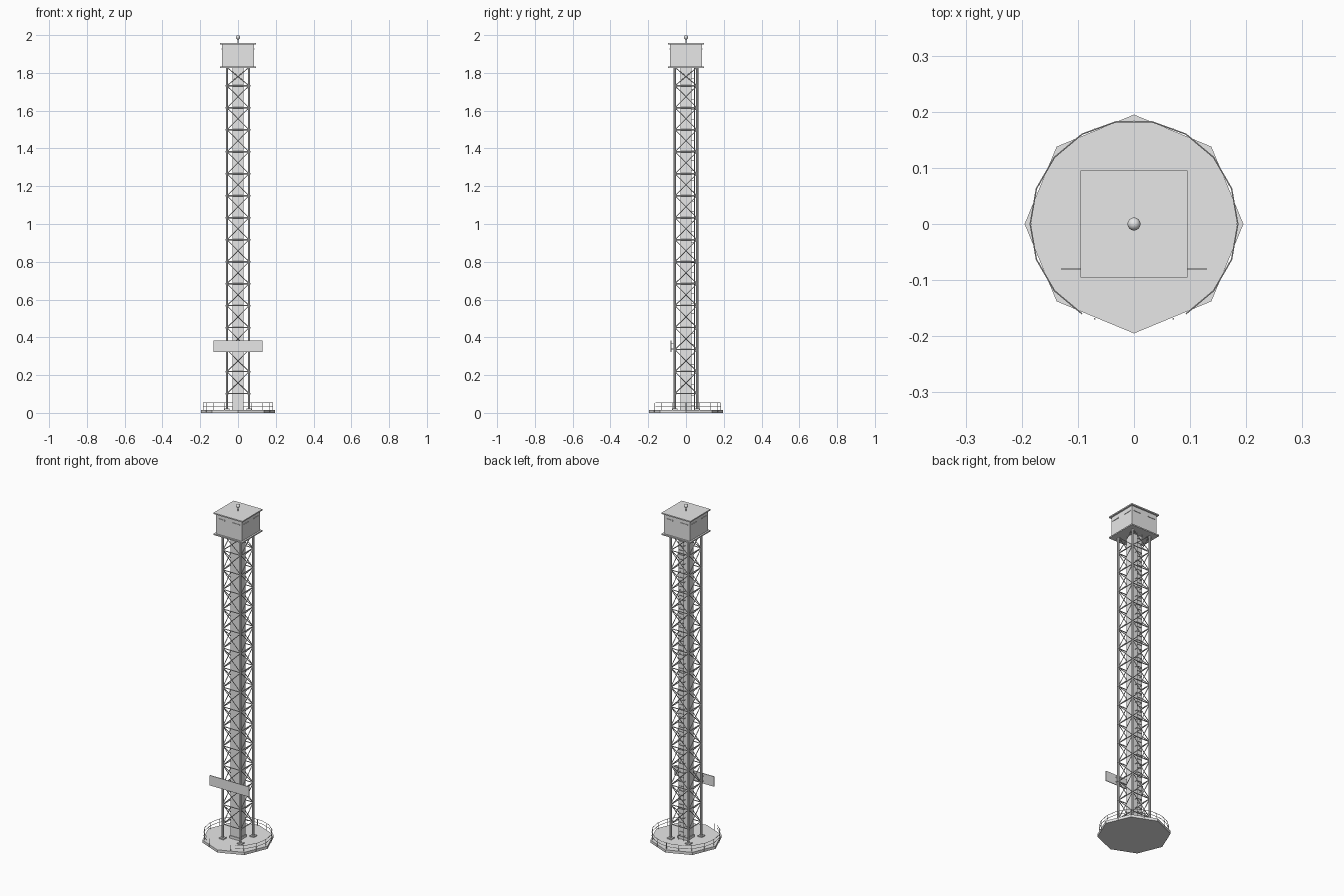
import bpy, bmesh, math
from mathutils import Vector, Matrix

if "Cube" in bpy.data.objects:
    bpy.data.objects.remove(bpy.data.objects["Cube"])

grey = bpy.data.materials.new("light_grey")
grey.diffuse_color = (0.8, 0.8, 0.8, 1)
grey.use_nodes = True
grey.node_tree.nodes["Principled BSDF"].inputs["Base Color"].default_value = grey.diffuse_color


def finish(name, bm, smooth=False):
    me = bpy.data.meshes.new(name)
    bm.to_mesh(me)
    bm.free()
    me.materials.append(grey)
    ob = bpy.data.objects.new(name, me)
    bpy.context.collection.objects.link(ob)
    for p in me.polygons:
        p.use_smooth = smooth
    return ob


def box(bm, c, s):
    m = Matrix.Translation(c) @ Matrix.Diagonal((s[0], s[1], s[2], 1))
    bmesh.ops.create_cube(bm, size=1, matrix=m)


def bar(bm, a, b, r, n=6):
    a, b = Vector(a), Vector(b)
    d = b - a
    m = Matrix.Translation((a + b) / 2) @ d.to_track_quat('Z', 'Y').to_matrix().to_4x4()
    bmesh.ops.create_cone(bm, cap_ends=True, segments=n, radius1=r, radius2=r,
                          depth=d.length, matrix=m)


def polar(r, deg, z):
    a = math.radians(deg)
    return (r * math.cos(a), r * math.sin(a), z)


LEG, TOP, DECK = 0.059, 1.83, 0.016
levels = [0.102 + 0.1164 * k for k in range(15)]
corners = [(LEG, -LEG), (LEG, LEG), (-LEG, LEG), (-LEG, -LEG)]

# Octagonal base deck
bm = bmesh.new()
bar(bm, (0, 0, 0), (0, 0, DECK), 0.195, 8)
bmesh.ops.rotate(bm, verts=bm.verts, cent=(0, 0, 0),
                 matrix=Matrix.Rotation(-math.atan2(*[v.co for v in bm.verts][0].xy), 3, 'Z'))
finish("base_deck", bm)

# Guard rail, open at the front
bm = bmesh.new()
for z in (0.034, 0.053):
    for a in range(-60, 240, 20):
        bar(bm, polar(0.185, a, z), polar(0.185, a + 20, z), 0.0014)
for k in range(16):
    a = k * 22.5
    if a != 270:
        bar(bm, polar(0.183, a, 0.004), polar(0.183, a, 0.053), 0.0016)
finish("deck_guard_rail", bm)

# Legs with foot plates and collars
bm = bmesh.new()
for x, y in corners:
    bar(bm, (x, y, DECK), (x, y, TOP), 0.006, 10)
    box(bm, (x, y, DECK + 0.003), (0.028, 0.028, 0.006))
    for z in levels:
        bar(bm, (x, y, z - 0.004), (x, y, z + 0.004), 0.008, 10)
finish("corner_legs", bm)

# Cross bracing on the four faces
bm = bmesh.new()
for i in range(4):
    p, q = corners[i], corners[(i + 1) % 4]
    for z in levels:
        bar(bm, (*p, z), (*q, z), 0.003)
    for lo, hi in zip(levels, levels[1:] + [TOP]):
        bar(bm, (*p, lo), (*q, hi), 0.0022)
        bar(bm, (*q, lo), (*p, hi), 0.0022)
finish("cross_bracing", bm)

# Central shaft
bm = bmesh.new()
box(bm, (0, 0, (0.03 + TOP) / 2), (0.058, 0.058, TOP - 0.03))
box(bm, (0, 0, 0.023), (0.066, 0.066, 0.016))
finish("central_shaft", bm)

# Ladder behind the shaft
bm = bmesh.new()
for s in (-1, 1):
    bar(bm, (s * 0.016, 0.045, DECK), (s * 0.016, 0.045, TOP), 0.0018)
for k in range(66):
    z = 0.04 + k * 0.027
    bar(bm, (-0.016, 0.045, z), (0.016, 0.045, z), 0.0014)
    if k % 2 == 0:
        for s in (-1, 1):
            bar(bm, (s * 0.016, 0.028, z), (s * 0.016, 0.045, z), 0.0014)
finish("ladder", bm)

# Sign panel and brackets
bm = bmesh.new()
box(bm, (0, -0.08, 0.352), (0.258, 0.004, 0.06))
finish("sign_panel", bm)
bm = bmesh.new()
for x in (-LEG, LEG):
    for z in (0.338, 0.366):
        bar(bm, (x, -0.079, z), (x, -LEG, z), 0.0025)
finish("sign_brackets", bm)

# Cabin with floor and roof plates
bm = bmesh.new()
box(bm, (0, 0, 1.892), (0.17, 0.17, 0.122))
finish("cabin_walls", bm)
for name, z in (("cabin_floor", 1.830), ("roof_plate", 1.955)):
    bm = bmesh.new()
    box(bm, (0, 0, z), (0.19, 0.19, 0.007))
    finish(name, bm)

# Trim strips and door seams on each wall
bm = bmesh.new()
for i in range(4):
    rot = Matrix.Rotation(i * math.pi / 2, 3, 'Z')
    for x in (-0.049, 0.049):
        box(bm, rot @ Vector((x, -0.086, 1.926)), (0.046, 0.004, 0.005) if i % 2 == 0
            else (0.004, 0.046, 0.005))
finish("cabin_trim", bm)

# Roof mast and ball
bm = bmesh.new()
bar(bm, (0, 0, 1.955), (0, 0, 1.985), 0.003, 10)
finish("roof_mast", bm)
bm = bmesh.new()
bmesh.ops.create_uvsphere(bm, u_segments=20, v_segments=12, radius=0.0115,
                          matrix=Matrix.Translation((0, 0, 1.9885)))
finish("mast_ball", bm, True)
